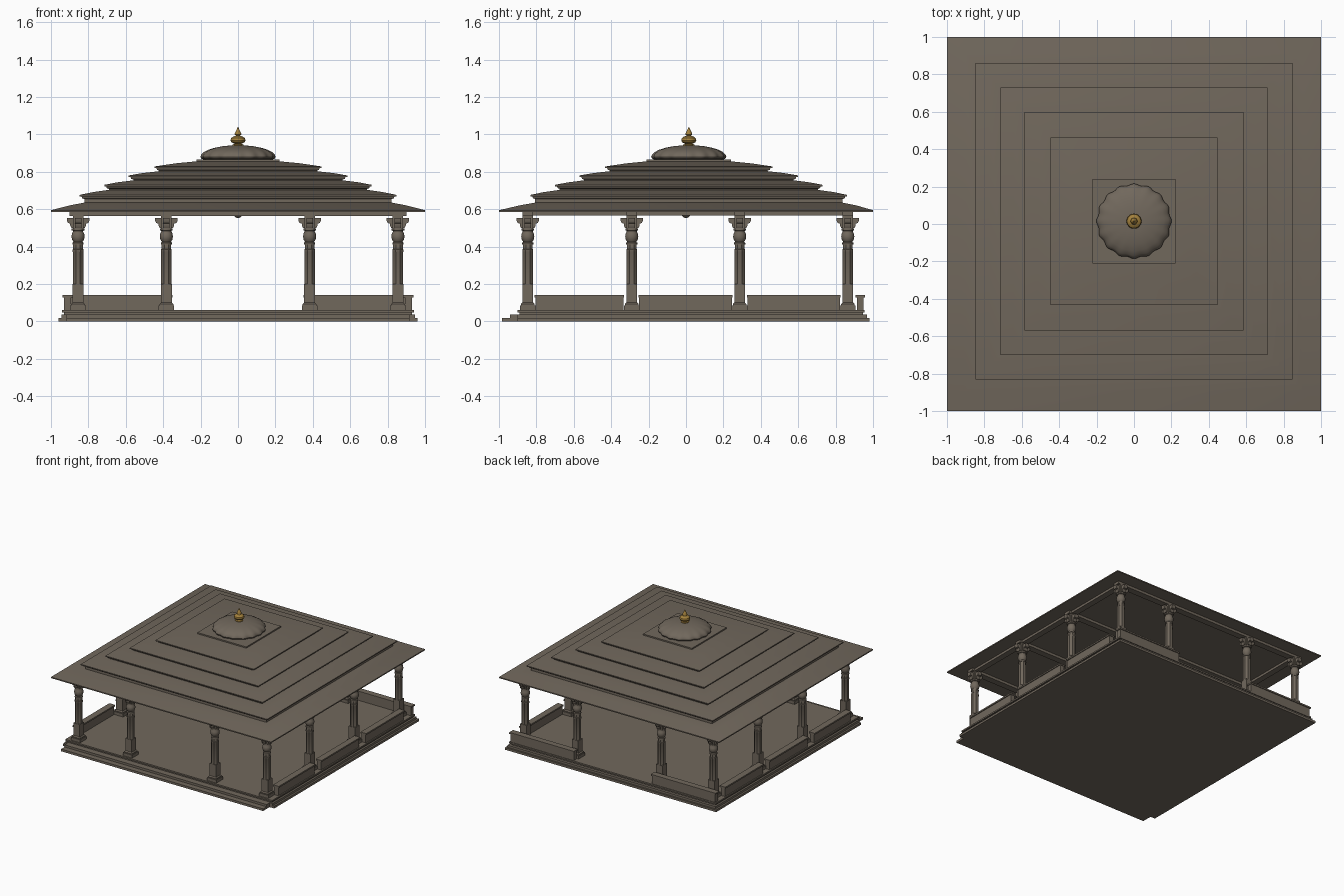
import bpy, bmesh, math
from mathutils import Matrix

if "Cube" in bpy.data.objects:
    bpy.data.objects.remove(bpy.data.objects["Cube"])

CY = 0.015                       # roof centre in y
COL_X = (-0.855, -0.383, 0.383, 0.855)
COL_Y = (-0.846, -0.290, 0.287, 0.865)


def material(name, rgb):
    m = bpy.data.materials.new(name)
    m.diffuse_color = (*rgb, 1)
    m.use_nodes = True
    m.node_tree.nodes["Principled BSDF"].inputs["Base Color"].default_value = m.diffuse_color
    return m


stone = material("weathered stone", (0.165, 0.138, 0.108))
gold = material("old gold", (0.36, 0.215, 0.045))


def finish(bm, name, mat, smooth=False):
    bmesh.ops.recalc_face_normals(bm, faces=bm.faces)
    me = bpy.data.meshes.new(name)
    bm.to_mesh(me)
    bm.free()
    me.materials.append(mat)
    ob = bpy.data.objects.new(name, me)
    bpy.context.collection.objects.link(ob)
    if smooth:
        bpy.ops.object.select_all(action='DESELECT')
        ob.select_set(True)
        bpy.context.view_layer.objects.active = ob
        bpy.ops.object.shade_smooth_by_angle(angle=math.radians(35))
    return ob


def box(bm, x0, x1, y0, y1, z0, z1):
    mat = Matrix.Translation(((x0 + x1) / 2, (y0 + y1) / 2, (z0 + z1) / 2)) \
        @ Matrix.Diagonal((x1 - x0, y1 - y0, z1 - z0, 1))
    bmesh.ops.create_cube(bm, size=1, matrix=mat)


def loft(bm, rings):
    """Skin a stack of point rings and cap both ends."""
    vs = [[bm.verts.new(p) for p in r] for r in rings]
    n = len(vs[0])
    for a, b in zip(vs, vs[1:]):
        for i in range(n):
            j = (i + 1) % n
            bm.faces.new((a[i], a[j], b[j], b[i]))
    bm.faces.new(vs[0][::-1])
    bm.faces.new(vs[-1])


def square(h, z, cx=0, cy=0):
    return [(cx + sx * h, cy + sy * h, z) for sx, sy in ((-1, -1), (1, -1), (1, 1), (-1, 1))]


def circle(r, z, n, cx=0, cy=0, lobes=0, amp=0.0, turn=0.0):
    pts = []
    for i in range(n):
        a = 2 * math.pi * (i + turn) / n
        q = r * (1 + amp * (math.cos(a * lobes) - 1)) if lobes else r
        pts.append((cx + q * math.cos(a), cy + q * math.sin(a), z))
    return pts


# Plinth with stepped mouldings
bm = bmesh.new()
for hx, y0, y1, z0, z1 in ((0.96, -0.90, 0.98, 0, 0.018), (0.945, -0.90, 0.967, 0.018, 0.036),
                           (0.93, -0.89, 0.945, 0.036, 0.048), (0.94, -0.90, 0.955, 0.048, 0.06)):
    box(bm, -hx, hx, y0, y1, z0, z1)
finish(bm, "plinth", stone)

# Front steps
bm = bmesh.new()
box(bm, -0.918, 0.918, -0.985, -0.88, 0, 0.018)
box(bm, -0.918, 0.918, -0.94, -0.88, 0.018, 0.036)
finish(bm, "front_steps", stone)

# Low parapets: three per side, two at the back
bm = bmesh.new()
for s in (-1, 1):
    for y0, y1 in ((-0.805, -0.335), (-0.25, 0.245), (0.33, 0.823)):
        xs = sorted((s * 0.893, s * 0.93))
        box(bm, xs[0], xs[1], y0, y1, 0.06, 0.128)
        xs = sorted((s * 0.885, s * 0.937))
        box(bm, xs[0], xs[1], y0 - 0.004, y1 + 0.004, 0.128, 0.14)
    xs = sorted((s * 0.355, s * 0.93))
    box(bm, xs[0], xs[1], 0.915, 0.95, 0.06, 0.128)
    xs = sorted((s * 0.35, s * 0.937))
    box(bm, xs[0], xs[1], 0.907, 0.957, 0.128, 0.14)
finish(bm, "parapets", stone)


def column(cx, cy, i):
    bm = bmesh.new()
    # square base blocks and lower shaft
    box(bm, cx - 0.042, cx + 0.042, cy - 0.042, cy + 0.042, 0.06, 0.085)
    loft(bm, [square(h, z, cx, cy) for h, z in (
        (0.037, 0.085), (0.037, 0.092), (0.029, 0.100), (0.029, 0.20))])
    # eight-sided upper shaft with a band
    loft(bm, [circle(r, z, 8, cx, cy, turn=0.5) for r, z in (
        (0.030, 0.20), (0.030, 0.37), (0.031, 0.372), (0.031, 0.385), (0.028, 0.387), (0.028, 0.42))])
    # round neck and cushion
    loft(bm, [circle(r, z, 20, cx, cy) for r, z in (
        (0.030, 0.41), (0.030, 0.42), (0.024, 0.425), (0.032, 0.437), (0.035, 0.452), (0.033, 0.468),
        (0.027, 0.48), (0.027, 0.484), (0.034, 0.487), (0.034, 0.497))])
    # capital block
    box(bm, cx - 0.028, cx + 0.028, cy - 0.028, cy + 0.028, 0.495, 0.567)
    # four stepped brackets
    prof = ((0.02, 0.50), (0.036, 0.50), (0.042, 0.512), (0.042, 0.522), (0.054, 0.526),
            (0.060, 0.538), (0.060, 0.553), (0.02, 0.553))
    w = 0.017
    for k in range(4):
        c, s = round(math.cos(k * math.pi / 2)), round(math.sin(k * math.pi / 2))
        loft(bm, [[(cx + c * u - s * v, cy + s * u + c * v, z) for u, z in prof] for v in (-w, w)])
    finish(bm, f"column_{i}", stone, True)


spots = [(x, y) for x in COL_X for y in COL_Y if abs(x) > 0.8 or y in (COL_Y[0], COL_Y[3])]
for i, (x, y) in enumerate(spots):
    column(x, y, i + 1)

# Beams over the columns
bm = bmesh.new()
for y in COL_Y:
    box(bm, -0.90, 0.90, y - 0.027, y + 0.027, 0.564, 0.60)
for x in (-0.855, 0.855):
    box(bm, x - 0.025, x + 0.025, COL_Y[0], COL_Y[3], 0.566, 0.598)
finish(bm, "beams", stone)

# Wide sloping eave with a flat underside
bm = bmesh.new()
loft(bm, [square(1.0, 0.585), square(1.0, 0.594), square(0.90, 0.620, 0, CY * 0.7),
          square(0.82, 0.635, 0, CY)])
finish(bm, "eave", stone, True)

# Stepped roof tiers: (lip half width, lip bottom z, next tier half width, top z)
tiers = ((0.847, 0.668, 0.69, 0.703), (0.715, 0.722, 0.56, 0.754),
         (0.585, 0.772, 0.42, 0.803), (0.447, 0.820, 0.20, 0.858))
base_z = 0.615
for i, (lip, z, inner, top) in enumerate(tiers):
    bm = bmesh.new()
    mid = lip + (inner - lip) * 0.45
    loft(bm, [square(h, q, 0, CY) for h, q in (
        (lip - 0.025, base_z), (lip - 0.025, z - 0.014), (lip - 0.014, z - 0.010),
        (lip - 0.010, z), (lip, z), (lip, z + 0.008),
        (mid, z + 0.008 + (top - z - 0.008) * 0.55), (inner, top))])
    finish(bm, f"roof_tier_{i + 1}", stone, True)
    base_z = top - 0.012

# Cap slab under the dome
bm = bmesh.new()
box(bm, -0.222, 0.222, CY - 0.225, CY + 0.225, 0.85, 0.866)
finish(bm, "dome_slab", stone)

# Dome with a softly scalloped rim
bm = bmesh.new()
loft(bm, [circle(r, z, 128, 0, CY, 16, a) for r, z, a in (
    (0.182, 0.864, 0.02), (0.196, 0.870, 0.022), (0.201, 0.880, 0.022), (0.197, 0.891, 0.018),
    (0.184, 0.904, 0.013), (0.160, 0.917, 0.008), (0.125, 0.928, 0.004), (0.085, 0.936, 0.0),
    (0.045, 0.940, 0.0))])
finish(bm, "dome", stone, True)

# Gold finial
bm = bmesh.new()
loft(bm, [circle(r, z, 24, 0, CY) for r, z in (
    (0.030, 0.936), (0.030, 0.945), (0.018, 0.949), (0.024, 0.952), (0.036, 0.958), (0.040, 0.968),
    (0.037, 0.979), (0.026, 0.988), (0.014, 0.991), (0.012, 0.995), (0.018, 0.998), (0.018, 1.004),
    (0.011, 1.018), (0.001, 1.039))])
finish(bm, "finial", gold, True)

# Ceiling pendant
bm = bmesh.new()
loft(bm, [circle(r, z, 20, 0, 0.0) for r, z in (
    (0.004, 0.552), (0.014, 0.556), (0.021, 0.564), (0.030, 0.575), (0.045, 0.590))])
finish(bm, "ceiling_pendant", stone, True)
